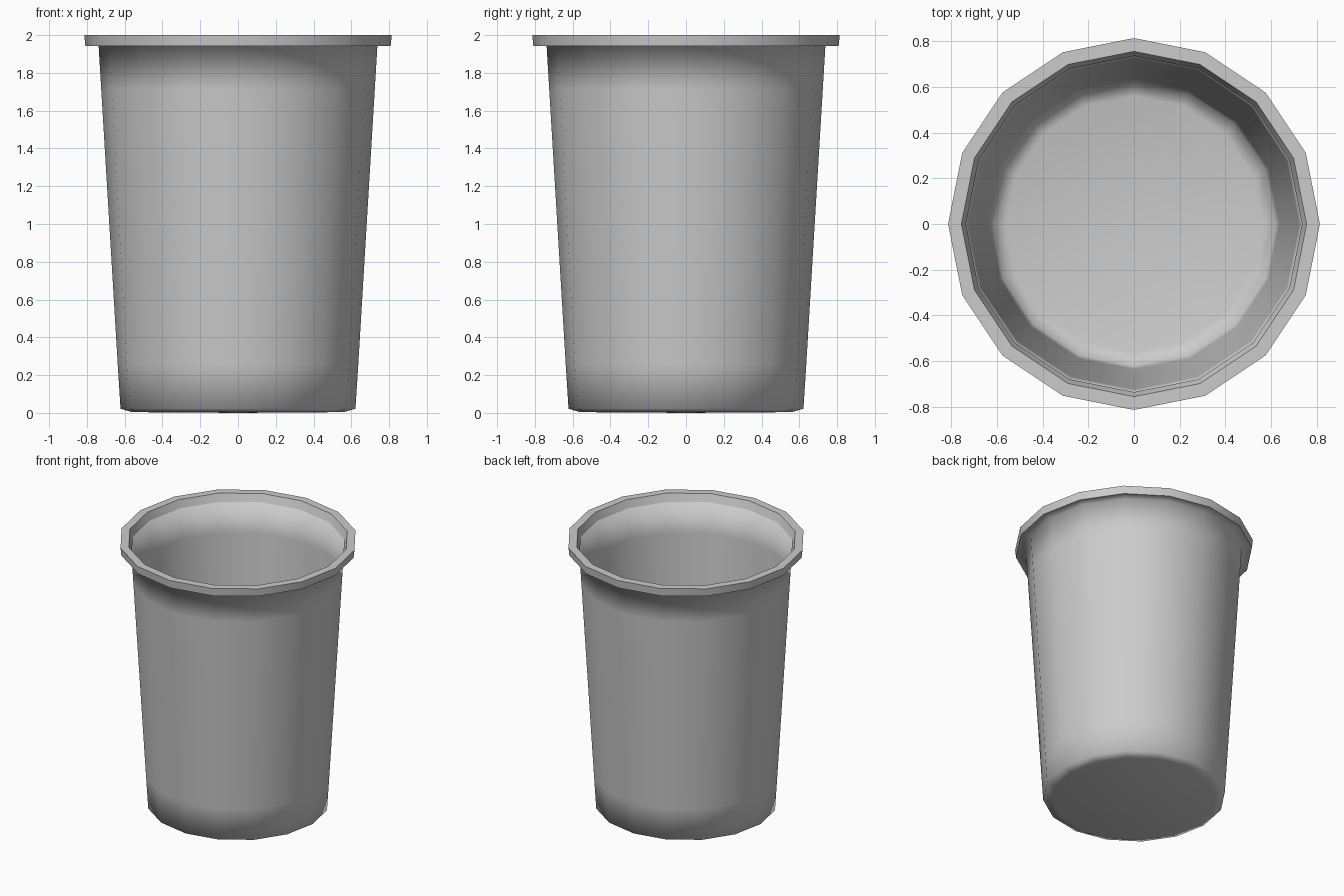
import bpy, bmesh, math

if "Cube" in bpy.data.objects:
    bpy.data.objects.remove(bpy.data.objects["Cube"])

SIDES = 16

# Half profile (radius, z): floor, tapered wall, rim underside, rim, inner lip
PROFILE = [(0.56, 0.004), (0.622, 0.022), (0.637, 0.26), (0.724, 1.71),
           (0.738, 1.942), (0.808, 1.942), (0.814, 2.0), (0.756, 2.0),
           (0.736, 1.943)]
SHARP_RINGS = {5, 6, 7}


def ring(bm, radius, z):
    return [bm.verts.new((radius * math.cos(2 * math.pi * i / SIDES),
                          radius * math.sin(2 * math.pi * i / SIDES), z))
            for i in range(SIDES)]


bm = bmesh.new()
rings = [ring(bm, r, z) for r, z in PROFILE]

# Floor fan
centre = bm.verts.new((0, 0, 0))
for i in range(SIDES):
    bm.faces.new((centre, rings[0][(i + 1) % SIDES], rings[0][i]))

# Wall and rim bands
for low, high in zip(rings, rings[1:]):
    for i in range(SIDES):
        j = (i + 1) % SIDES
        bm.faces.new((low[i], low[j], high[j], high[i]))

# Smooth body with crisp rim edges
for f in bm.faces:
    f.smooth = True
for k in SHARP_RINGS:
    for i in range(SIDES):
        bm.edges.get((rings[k][i], rings[k][(i + 1) % SIDES])).smooth = False

mesh = bpy.data.meshes.new("bucket")
bm.to_mesh(mesh)
bm.free()
bucket = bpy.data.objects.new("bucket", mesh)
bpy.context.collection.objects.link(bucket)
